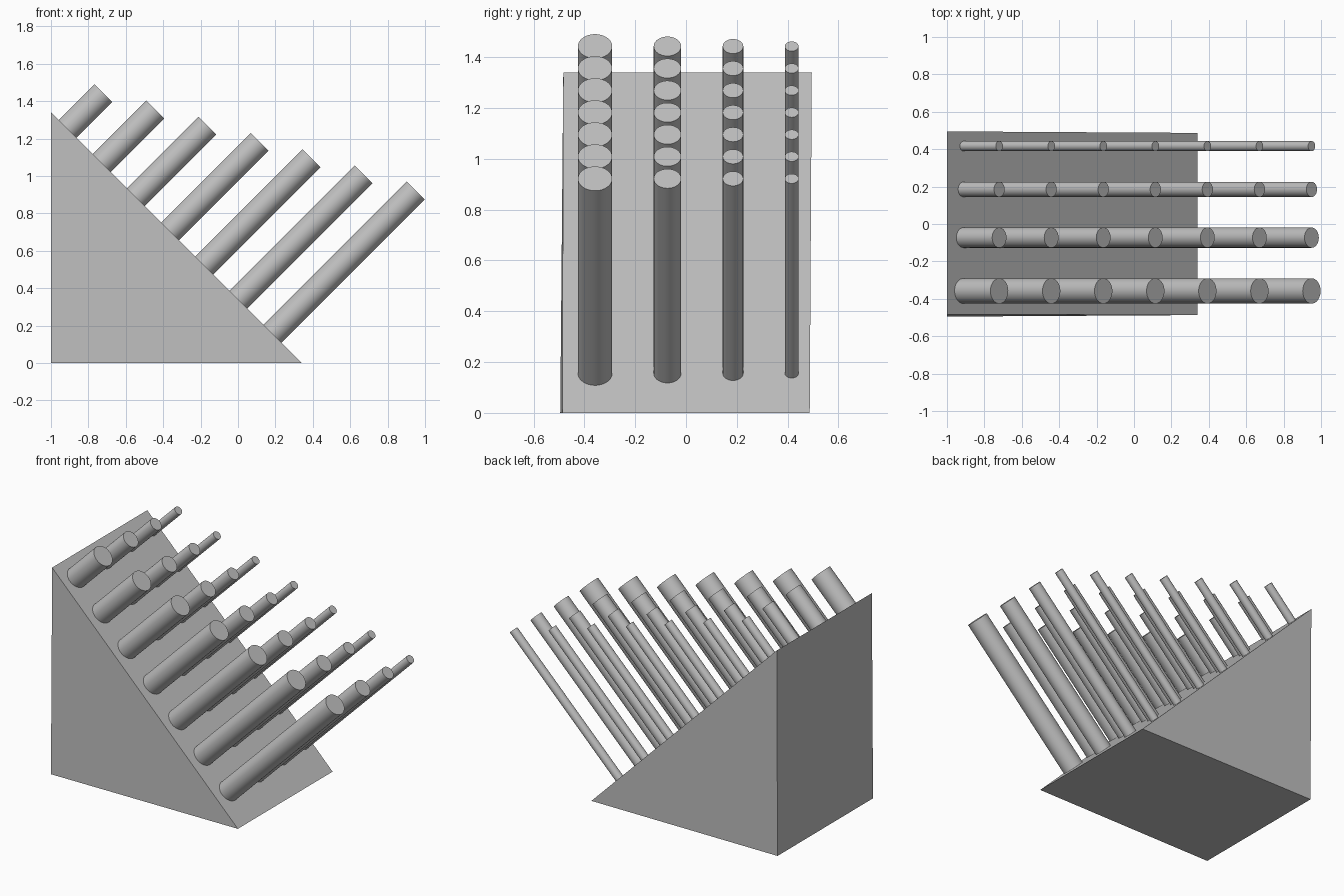
import bpy, bmesh, math
from mathutils import Vector

cube = bpy.data.objects.get("Cube")
if cube:
    bpy.data.objects.remove(cube, do_unlink=True)

GREY = (0.52, 0.52, 0.52, 1.0)
grey = bpy.data.materials.new("plain_grey")
grey.use_nodes = True
grey.diffuse_color = GREY
grey.node_tree.nodes["Principled BSDF"].inputs["Base Color"].default_value = GREY

# Wedge block: triangular section, joined front to back, very slightly skewed
SIZE = 1.34
corners = [  # x, z, front y, back y
    (-1.0, 0.0, -0.495, 0.487),
    (SIZE - 1.0, 0.0, -0.487, 0.487),
    (-1.0, SIZE, -0.483, 0.495),
]
bm = bmesh.new()
front = [bm.verts.new((x, yf, z)) for x, z, yf, yb in corners]
back = [bm.verts.new((x, yb, z)) for x, z, yf, yb in corners]
bm.faces.new(front)
bm.faces.new(back[::-1])
for i in range(3):
    j = (i + 1) % 3
    bm.faces.new((front[i], back[i], back[j], front[j]))
bmesh.ops.recalc_face_normals(bm, faces=bm.faces)
mesh = bpy.data.meshes.new("wedge_block")
bm.to_mesh(mesh)
bm.free()
mesh.materials.append(grey)
bpy.context.collection.objects.link(bpy.data.objects.new("wedge_block", mesh))


# Pins stand square to the slope; each row is thinner, each column longer
def add_pin(name, top, radius):
    axis = Vector((1, 0, 1)).normalized()
    length = (top.x + top.z - (SIZE - 1.0)) / math.sqrt(2) + 0.005
    bpy.ops.mesh.primitive_cylinder_add(
        vertices=48, radius=radius, depth=length,
        location=top - axis * length / 2, rotation=(0, math.radians(45), 0))
    pin = bpy.context.object
    pin.name = name
    pin.data.materials.append(grey)
    bpy.ops.object.shade_smooth_by_angle(angle=math.radians(35))


rows = [(-0.358, 0.0675), (-0.073, 0.054), (0.185, 0.0405), (0.416, 0.027)]
for r, (y, radius) in enumerate(rows):
    for c in range(7):
        top = Vector((-0.72 + 0.2783 * c, y, 1.443 - 0.0868 * c))
        add_pin(f"pin_row{r + 1}_{c + 1}", top, radius)
